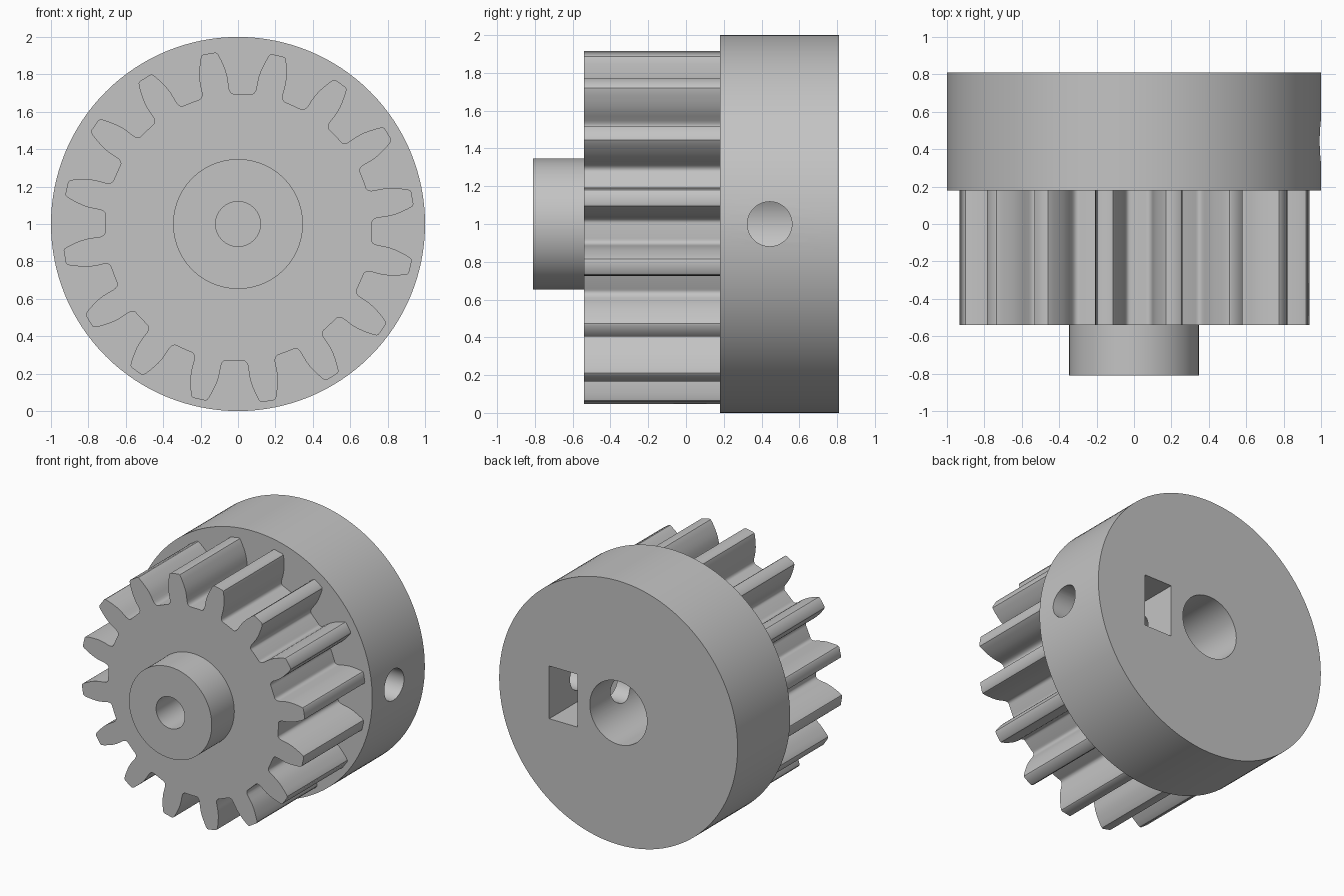
import bpy
import bmesh
from math import cos, sin, radians, tau, pi

if "Cube" in bpy.data.objects:
    bpy.data.objects.remove(bpy.data.objects["Cube"])

AXIS_Z = 1.0
GEAR_Z = 0.982
TEETH = 16

grey = bpy.data.materials.new("plain_grey")
grey.use_nodes = True
COLOUR = (0.55, 0.55, 0.55, 1)
grey.diffuse_color = COLOUR
grey.node_tree.nodes["Principled BSDF"].inputs["Base Color"].default_value = COLOUR


def prism(name, outline, start, end, axis="y"):
    """Solid made by pushing a closed outline along the y or x axis."""
    bm = bmesh.new()
    if axis == "y":
        points = [(u, start, v) for u, v in outline]
        push = (0, end - start, 0)
    else:
        points = [(start, u, v) for u, v in outline]
        push = (end - start, 0, 0)
    base = bm.faces.new([bm.verts.new(p) for p in points])
    out = bmesh.ops.extrude_face_region(bm, geom=[base])
    moved = [g for g in out["geom"] if isinstance(g, bmesh.types.BMVert)]
    bmesh.ops.translate(bm, vec=push, verts=moved)
    bmesh.ops.recalc_face_normals(bm, faces=bm.faces)
    mesh = bpy.data.meshes.new(name)
    bm.to_mesh(mesh)
    bm.free()
    mesh.materials.append(grey)
    ob = bpy.data.objects.new(name, mesh)
    bpy.context.collection.objects.link(ob)
    return ob


def circle(radius, u=0.0, v=AXIS_Z, sides=96):
    return [(u + radius * cos(tau * i / sides), v + radius * sin(tau * i / sides))
            for i in range(sides)]


def gear_outline():
    # One flank, root to tip: radius and half-angle in degrees
    flank = [(0.714, 8.2), (0.714, 7.4), (0.717, 6.8), (0.724, 6.2), (0.735, 5.8),
             (0.75, 5.6), (0.78, 5.5), (0.81, 5.3), (0.84, 4.9), (0.87, 4.3),
             (0.90, 3.65), (0.925, 3.05), (0.938, 2.6), (0.943, 2.0)]
    tooth = [(r, -a) for r, a in flank] + [(r, a) for r, a in reversed(flank)]
    points = []
    for k in range(TEETH):
        centre = 9.6 + k * 360 / TEETH
        for r, a in tooth:
            t = radians(centre + a)
            points.append((0.003 + r * cos(t), GEAR_Z + r * sin(t)))
    return points


def combine(target, tool, operation):
    mod = target.modifiers.new(operation.lower(), "BOOLEAN")
    mod.operation = operation
    mod.solver = "EXACT"
    mod.object = tool
    tool.hide_render = True
    bpy.context.view_layer.objects.active = target
    bpy.ops.object.modifier_apply(modifier=mod.name)
    bpy.data.objects.remove(tool)


# Collar disc, toothed section and front boss fused into one solid
pinion = prism("pinion_with_collar", circle(1.0, sides=128), 0.18, 0.81)
combine(pinion, prism("toothed_section", gear_outline(), -0.54, 0.3), "UNION")
combine(pinion, prism("front_boss", circle(0.347), -0.81, -0.45), "UNION")

# Blind bores at the front and back
combine(pinion, prism("front_bore", circle(0.12, sides=64), -0.9, -0.4), "DIFFERENCE")
combine(pinion, prism("shaft_bore", circle(0.24), -0.1, 0.9), "DIFFERENCE")

# Set screw hole and square nut slot on one side of the collar
combine(pinion, prism("screw_hole", circle(0.118, u=0.443, sides=64), 0.1, 1.1, "x"),
        "DIFFERENCE")
slot = [(0.345, 0.8), (0.58, 0.8), (0.58, 1.2), (0.345, 1.2)]
combine(pinion, prism("nut_slot", slot, 0.24, 0.9), "DIFFERENCE")

# Smooth curved walls, crisp edges
bpy.ops.object.select_all(action="DESELECT")
pinion.select_set(True)
bpy.context.view_layer.objects.active = pinion
bpy.ops.object.shade_smooth_by_angle(angle=pi / 6)
